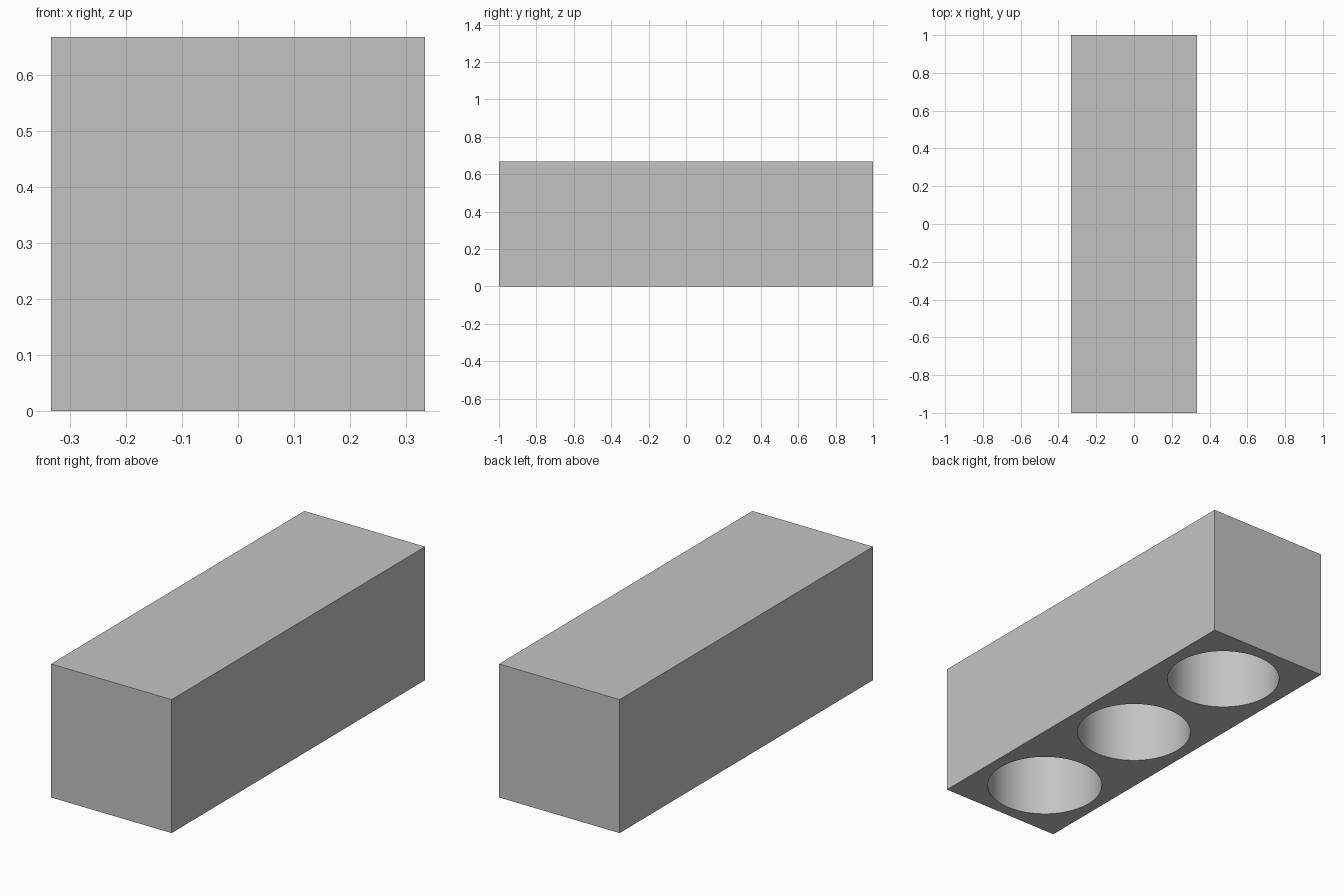
import bpy
import math

if "Cube" in bpy.data.objects:
    bpy.data.objects.remove(bpy.data.objects["Cube"], do_unlink=True)

WIDTH, LENGTH, HEIGHT = 2 / 3, 2.0, 2 / 3
SPACING = LENGTH / 3
DEPTH = 0.5
RADII = (0.274, 0.271, 0.268)  # sockets narrow slightly towards the back

# Single plain grey
grey = bpy.data.materials.new("plain_grey")
grey.use_nodes = True
colour = (0.55, 0.55, 0.55, 1)
grey.diffuse_color = colour
grey.node_tree.nodes["Principled BSDF"].inputs["Base Color"].default_value = colour

# Solid block
bpy.ops.mesh.primitive_cube_add(size=1, location=(0, 0, HEIGHT / 2))
block = bpy.context.object
block.name = "socket_block"
block.scale = (WIDTH, LENGTH, HEIGHT)
bpy.ops.object.transform_apply(location=True, rotation=False, scale=True)
block.data.materials.append(grey)


def cut_socket(radius, y):
    """Bore a blind round socket up into the underside of the block."""
    bpy.ops.mesh.primitive_cylinder_add(
        vertices=96, radius=radius, depth=2 * DEPTH, location=(0, y, 0))
    cutter = bpy.context.object
    cutter.name = "socket_cutter"
    cutter.hide_render = True
    cutter.data.materials.append(grey)
    bore = block.modifiers.new("socket", 'BOOLEAN')
    bore.operation = 'DIFFERENCE'
    bore.solver = 'EXACT'
    bore.object = cutter
    bpy.context.view_layer.objects.active = block
    bpy.ops.object.modifier_apply(modifier=bore.name)
    bpy.data.objects.remove(cutter, do_unlink=True)


# Row of three sockets
for i, radius in enumerate(RADII):
    cut_socket(radius, (i - 1) * SPACING)

# Smooth socket walls, crisp rims and corners
bpy.ops.object.select_all(action='DESELECT')
block.select_set(True)
bpy.context.view_layer.objects.active = block
bpy.ops.object.shade_smooth_by_angle(angle=math.radians(30))
